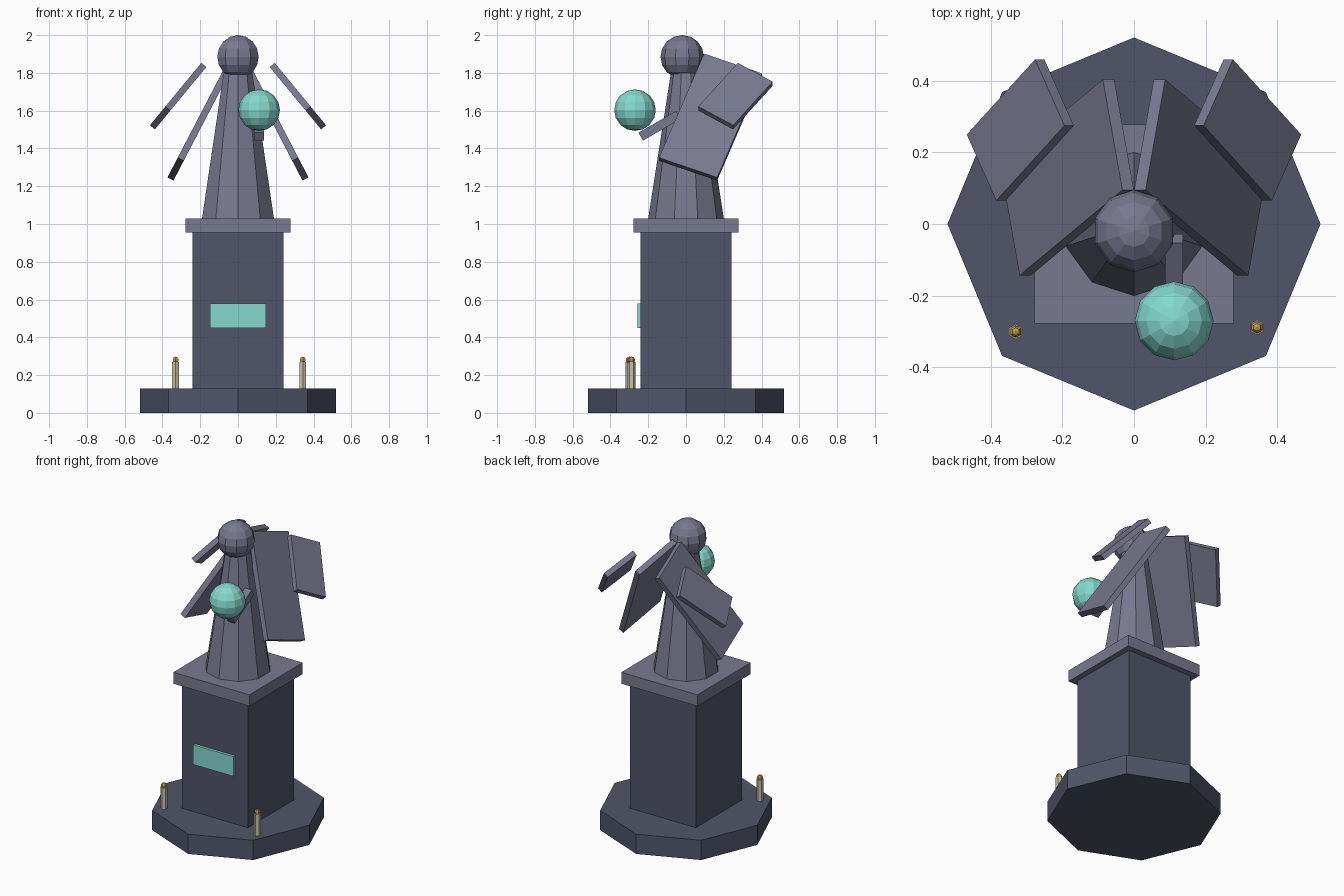
import bpy
import bmesh
from math import radians
from mathutils import Euler

cube = bpy.data.objects.get("Cube")
if cube:
    bpy.data.objects.remove(cube, do_unlink=True)


def material(name, rgb):
    mat = bpy.data.materials.new(name)
    mat.use_nodes = True
    mat.diffuse_color = (*rgb, 1)
    mat.node_tree.nodes["Principled BSDF"].inputs["Base Color"].default_value = (*rgb, 1)
    return mat


SLATE = material("dark slate", (0.08, 0.09, 0.14))
STONE = material("violet grey stone", (0.19, 0.19, 0.28))
TEAL = material("teal glow", (0.23, 0.7, 0.62))
WAX = material("candle wax", (0.6, 0.54, 0.38))
GOLD = material("gold flame", (0.6, 0.32, 0.07))


def finish(name, bm, mat, location, rotation=(0, 0, 0)):
    mesh = bpy.data.meshes.new(name)
    bm.to_mesh(mesh)
    bm.free()
    mesh.materials.append(mat)
    obj = bpy.data.objects.new(name, mesh)
    obj.location = location
    obj.rotation_euler = Euler([radians(a) for a in rotation])
    bpy.context.collection.objects.link(obj)
    return obj


def box(name, mat, size, location, rotation=(0, 0, 0)):
    bm = bmesh.new()
    bmesh.ops.create_cube(bm, size=1)
    bmesh.ops.scale(bm, vec=size, verts=bm.verts)
    return finish(name, bm, mat, location, rotation)


def prism(name, mat, sides, r_low, r_high, z_low, z_high, x=0, y=0):
    bm = bmesh.new()
    bmesh.ops.create_cone(bm, cap_ends=True, segments=sides, radius1=r_low,
                          radius2=r_high, depth=z_high - z_low)
    return finish(name, bm, mat, (x, y, (z_low + z_high) / 2))


def ball(name, mat, segments, rings, radius, location):
    bm = bmesh.new()
    bmesh.ops.create_uvsphere(bm, u_segments=segments, v_segments=rings, radius=radius)
    return finish(name, bm, mat, location)


# Plinth
prism("base", SLATE, 8, 0.52, 0.52, 0, 0.13)
box("pedestal", SLATE, (0.48, 0.48, 0.825), (0, 0, 0.5425))
box("pedestal_cap", STONE, (0.555, 0.555, 0.075), (0, 0, 0.9925))
box("plaque", TEAL, (0.295, 0.02, 0.13), (0, -0.248, 0.515))

# Robed figure holding an orb
prism("robe", STONE, 10, 0.2, 0.08, 1.03, 1.8)
ball("head", STONE, 10, 8, 0.115, (0, -0.02, 1.885))
box("arm", STONE, (0.05, 0.23, 0.048), (0.112, -0.14, 1.52), (30, 0, 0))
ball("orb", TEAL, 12, 8, 0.11, (0.112, -0.27, 1.603))

# Two pairs of plate wings
for side, label in ((1, "left"), (-1, "right")):
    box(label + "_large_wing", STONE, (0.036, 0.33, 0.665),
        (side * 0.187, 0.13, 1.566), (-21, -side * 27.5, 0))
    box(label + "_small_wing", STONE, (0.034, 0.225, 0.365),
        (side * 0.317, 0.262, 1.677), (-35, -side * 39.5, 0))

# Candles on the base
for label, x, y in (("left", 0.343, -0.288), ("right", -0.33, -0.30)):
    prism(label + "_candle", WAX, 6, 0.021, 0.021, 0.13, 0.27, x, y)
    ball(label + "_flame", GOLD, 6, 5, 0.018, (x, y, 0.28))
